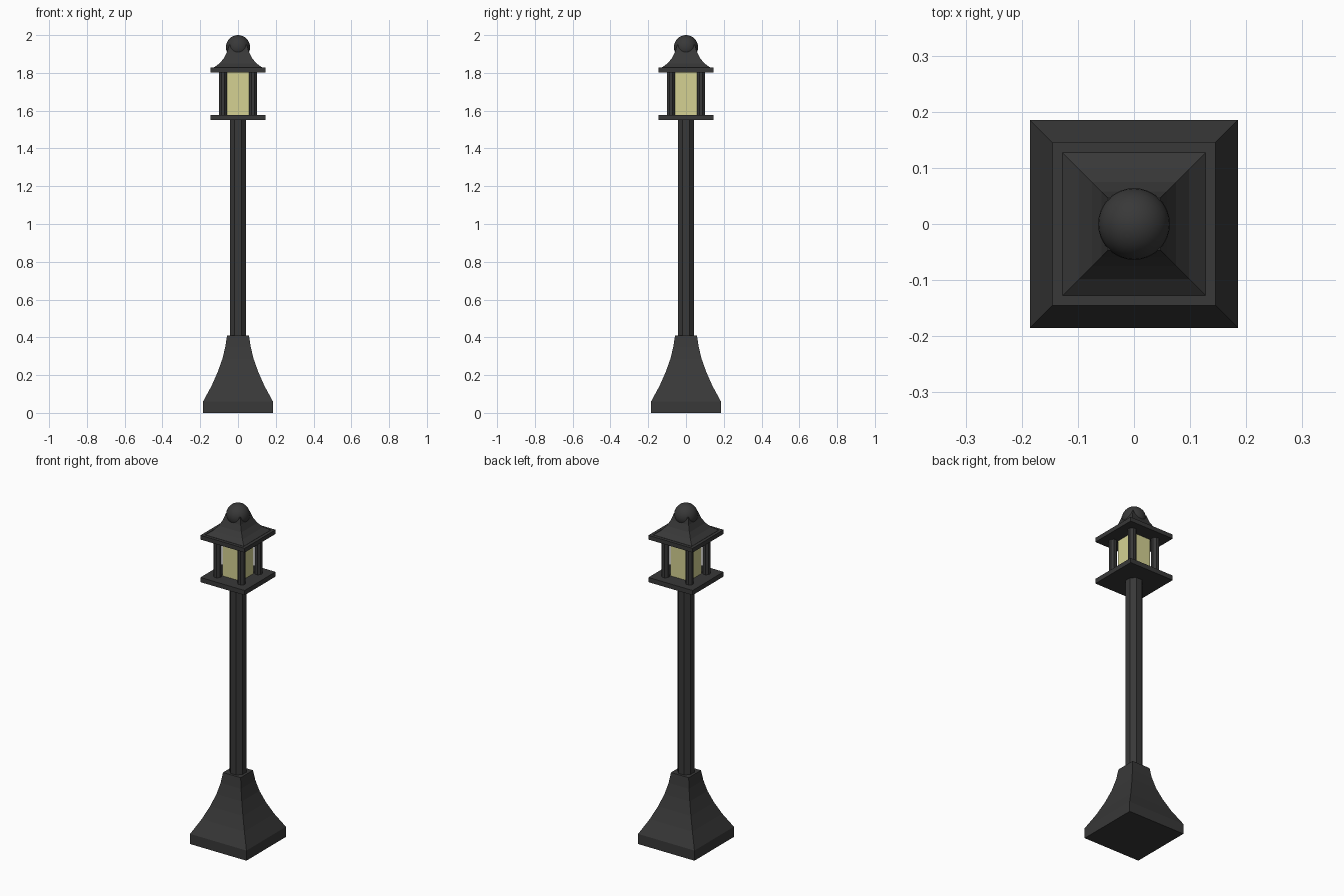
import bpy, bmesh, math

if "Cube" in bpy.data.objects:
    bpy.data.objects.remove(bpy.data.objects["Cube"])


def material(name, rgb):
    m = bpy.data.materials.new(name)
    m.diffuse_color = (*rgb, 1)
    m.use_nodes = True
    m.node_tree.nodes["Principled BSDF"].inputs["Base Color"].default_value = m.diffuse_color
    return m


IRON = material("dark iron", (0.04, 0.04, 0.04))
GLASS = material("warm glass", (0.66, 0.64, 0.29))


def lathe(name, profile, sides, mat, turn=0.5, at=(0, 0)):
    """Stack rings of (apothem, z), flat sides facing the axes."""
    bm = bmesh.new()
    rings = []
    for half, z in profile:
        r = half / math.cos(math.pi / sides)
        rings.append([bm.verts.new((at[0] + r * math.cos(2 * math.pi * (i + turn) / sides),
                                    at[1] + r * math.sin(2 * math.pi * (i + turn) / sides), z))
                      for i in range(sides)])
    for a, b in zip(rings, rings[1:]):
        for i in range(sides):
            j = (i + 1) % sides
            bm.faces.new((a[i], a[j], b[j], b[i]))
    bm.faces.new(rings[0][::-1])
    bm.faces.new(rings[-1])
    me = bpy.data.meshes.new(name)
    bm.to_mesh(me)
    bm.free()
    me.materials.append(mat)
    ob = bpy.data.objects.new(name, me)
    bpy.context.collection.objects.link(ob)
    return ob


# Flared square foot
lathe("base", [(0.185, 0), (0.185, 0.06), (0.14, 0.143), (0.108, 0.215),
               (0.083, 0.285), (0.067, 0.35), (0.058, 0.41)], 4, IRON)
# Octagonal pole
lathe("pole", [(0.043, 0.40), (0.043, 1.56)], 8, IRON)
# Lantern plates
lathe("lower_plate", [(0.145, 1.55), (0.145, 1.578)], 4, IRON)
lathe("upper_plate", [(0.145, 1.803), (0.145, 1.828)], 4, IRON)
# Glass and corner posts
lathe("glass", [(0.06, 1.575), (0.06, 1.806)], 4, GLASS)
for sx in (-1, 1):
    for sy in (-1, 1):
        lathe("corner_post", [(0.021, 1.575), (0.021, 1.806)], 8, IRON,
              at=(sx * 0.079, sy * 0.079))
# Curved hip roof
lathe("roof", [(0.127, 1.825), (0.127, 1.829), (0.098, 1.85), (0.075, 1.877),
               (0.058, 1.91), (0.046, 1.95)], 4, IRON)
# Ball finial
bpy.ops.mesh.primitive_uv_sphere_add(segments=32, ring_count=16, radius=0.064,
                                     location=(0, 0, 1.936))
ball = bpy.context.object
ball.name = "finial_ball"
ball.data.materials.append(IRON)
bpy.ops.object.shade_smooth()
